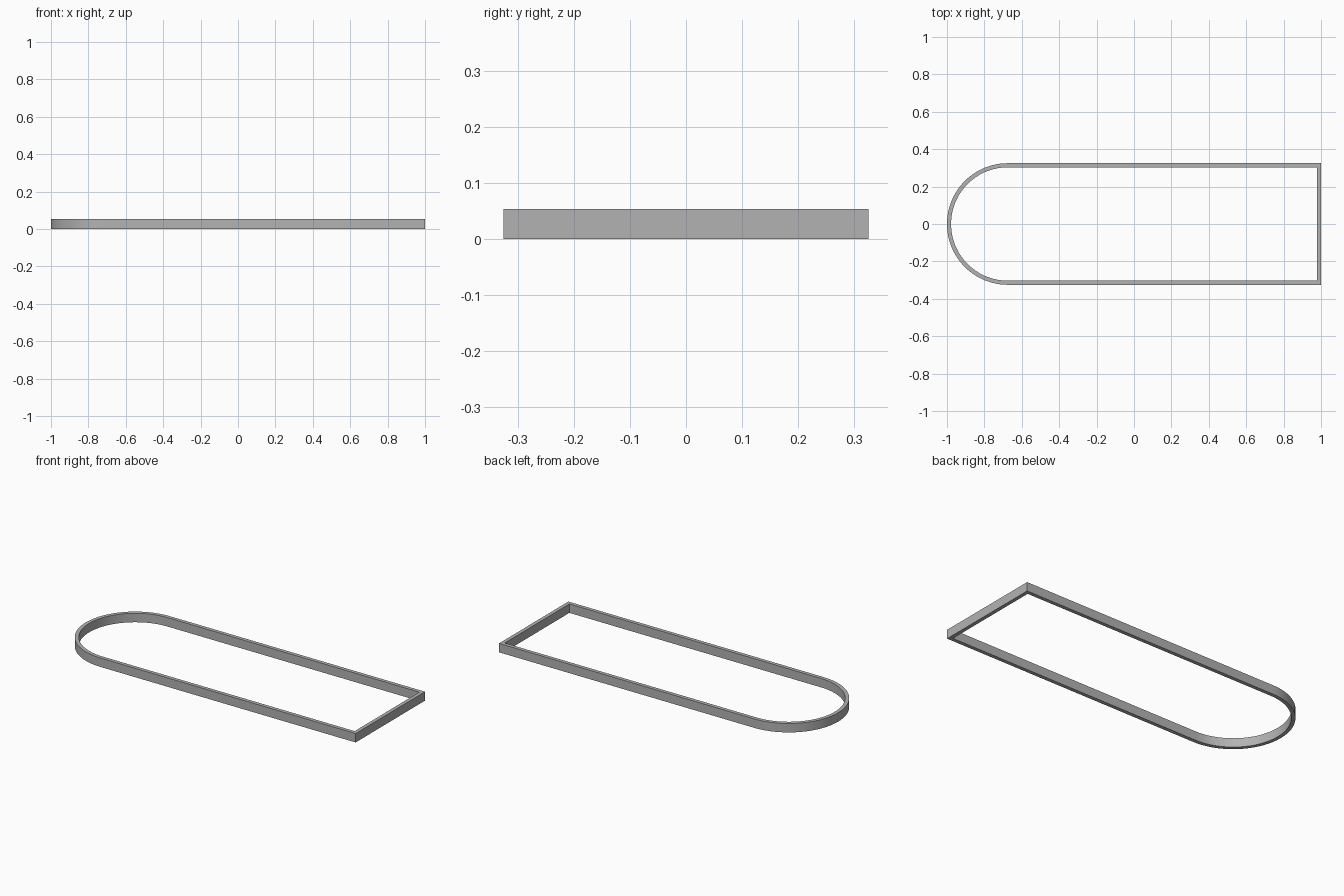
import bpy, bmesh, math

cube = bpy.data.objects.get("Cube")
if cube:
    bpy.data.objects.remove(cube, do_unlink=True)

HALF_WIDTH = 0.325
WALL = 0.022
HEIGHT = 0.053
ARC_X = HALF_WIDTH - 1.0
ARC_STEPS = 48


def outline(inset):
    """Plan outline: rounded end on -x, square end on +x."""
    r = HALF_WIDTH - inset
    pts = [(1.0 - inset, -r), (1.0 - inset, r)]
    for i in range(ARC_STEPS + 1):
        a = math.pi / 2 + math.pi * i / ARC_STEPS
        pts.append((ARC_X + r * math.cos(a), r * math.sin(a)))
    return pts


# Plain grey material
mat = bpy.data.materials.new("plain grey")
mat.use_nodes = True
grey = (0.45, 0.45, 0.45, 1.0)
mat.diffuse_color = grey
mat.node_tree.nodes["Principled BSDF"].inputs["Base Color"].default_value = grey

# Flat band between outer and inner outlines, raised into a closed rim
bm = bmesh.new()
outer, inner = ([bm.verts.new((x, y, 0)) for x, y in outline(d)] for d in (0, WALL))
n = len(outer)
for i in range(n):
    j = (i + 1) % n
    bm.faces.new((outer[i], outer[j], inner[j], inner[i]))
raised = bmesh.ops.extrude_face_region(bm, geom=bm.faces[:], use_keep_orig=True)
top = [g for g in raised["geom"] if isinstance(g, bmesh.types.BMVert)]
bmesh.ops.translate(bm, verts=top, vec=(0, 0, HEIGHT))
bmesh.ops.recalc_face_normals(bm, faces=bm.faces[:])

mesh = bpy.data.meshes.new("border_rim")
bm.to_mesh(mesh)
bm.free()
mesh.materials.append(mat)
rim = bpy.data.objects.new("border_rim", mesh)
bpy.context.collection.objects.link(rim)

# Smooth rounded end with crisp edges
bpy.ops.object.select_all(action="DESELECT")
rim.select_set(True)
bpy.context.view_layer.objects.active = rim
bpy.ops.object.shade_smooth_by_angle(angle=math.radians(30))
